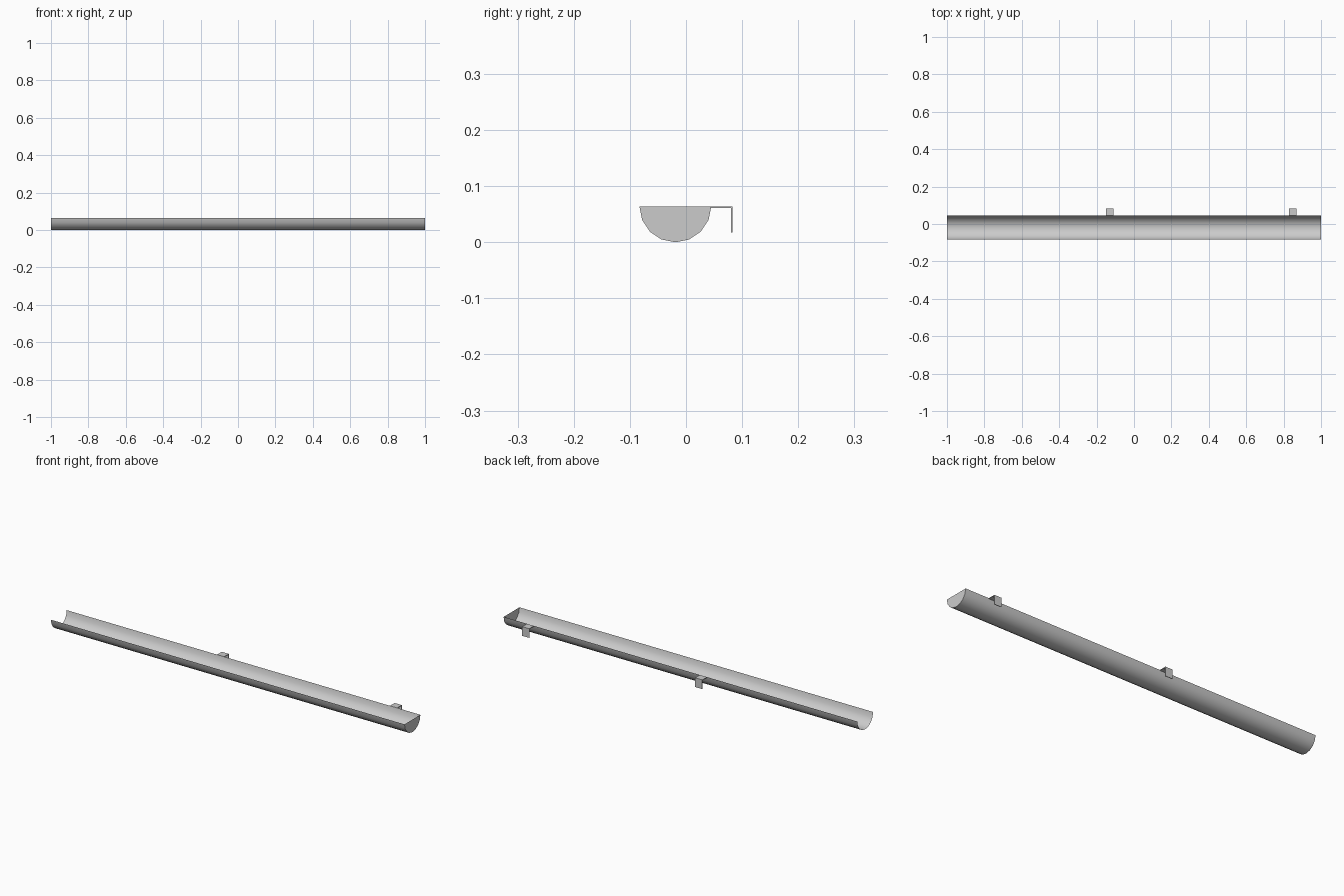
import bpy, bmesh, math

cube = bpy.data.objects.get("Cube")
if cube:
    bpy.data.objects.remove(cube, do_unlink=True)

RADIUS, CENTRE_Y, TOP = 0.064, -0.019, 0.064
SEGMENTS = 8

metal = bpy.data.materials.new("grey_metal")
metal.use_nodes = True
GREY = (0.6, 0.6, 0.6, 1)
metal.diffuse_color = GREY
metal.node_tree.nodes["Principled BSDF"].inputs["Base Color"].default_value = GREY


def half_round():
    """Half-circle profile as (y, z) points, back rim to front rim."""
    angles = [math.pi * i / SEGMENTS for i in range(SEGMENTS + 1)]
    return [(CENTRE_Y + RADIUS * math.cos(a), TOP - RADIUS * math.sin(a)) for a in angles]


def add_object(name, bm):
    mesh = bpy.data.meshes.new(name)
    bm.to_mesh(mesh)
    bm.free()
    mesh.materials.append(metal)
    obj = bpy.data.objects.new(name, mesh)
    bpy.context.collection.objects.link(obj)
    return obj


def sweep(name, profile, x0, x1, closed=False):
    """Sweep a (y, z) profile along x; a closed profile gets both ends."""
    bm = bmesh.new()
    a = [bm.verts.new((x0, y, z)) for y, z in profile]
    b = [bm.verts.new((x1, y, z)) for y, z in profile]
    n = len(profile)
    for i in range(n if closed else n - 1):
        j = (i + 1) % n
        bm.faces.new((a[i], a[j], b[j], b[i]))
    if closed:
        bm.faces.new(a)
        bm.faces.new(b)
        bmesh.ops.recalc_face_normals(bm, faces=bm.faces)
    return add_object(name, bm)


# Thin open trough, smooth round the curve
trough = sweep("gutter_trough", half_round(), -1, 1)
for poly in trough.data.polygons:
    poly.use_smooth = True

# Flat plate closing the left end
bm = bmesh.new()
cap = bm.faces.new([bm.verts.new((1, y, z)) for y, z in half_round()])
bm.normal_update()
if cap.normal.x < 0:
    cap.normal_flip()
add_object("end_cap", bm)

# Bent strap brackets along the back rim
rim, back, drop, thick = CENTRE_Y + RADIUS, 0.083, 0.017, 0.003
strap = [(rim, TOP), (back, TOP), (back, drop), (back - thick, drop),
         (back - thick, TOP - thick), (rim, TOP - thick)]
for name, x in (("middle_bracket", -0.13), ("end_bracket", 0.848)):
    sweep(name, strap, x - 0.02, x + 0.02, closed=True)
